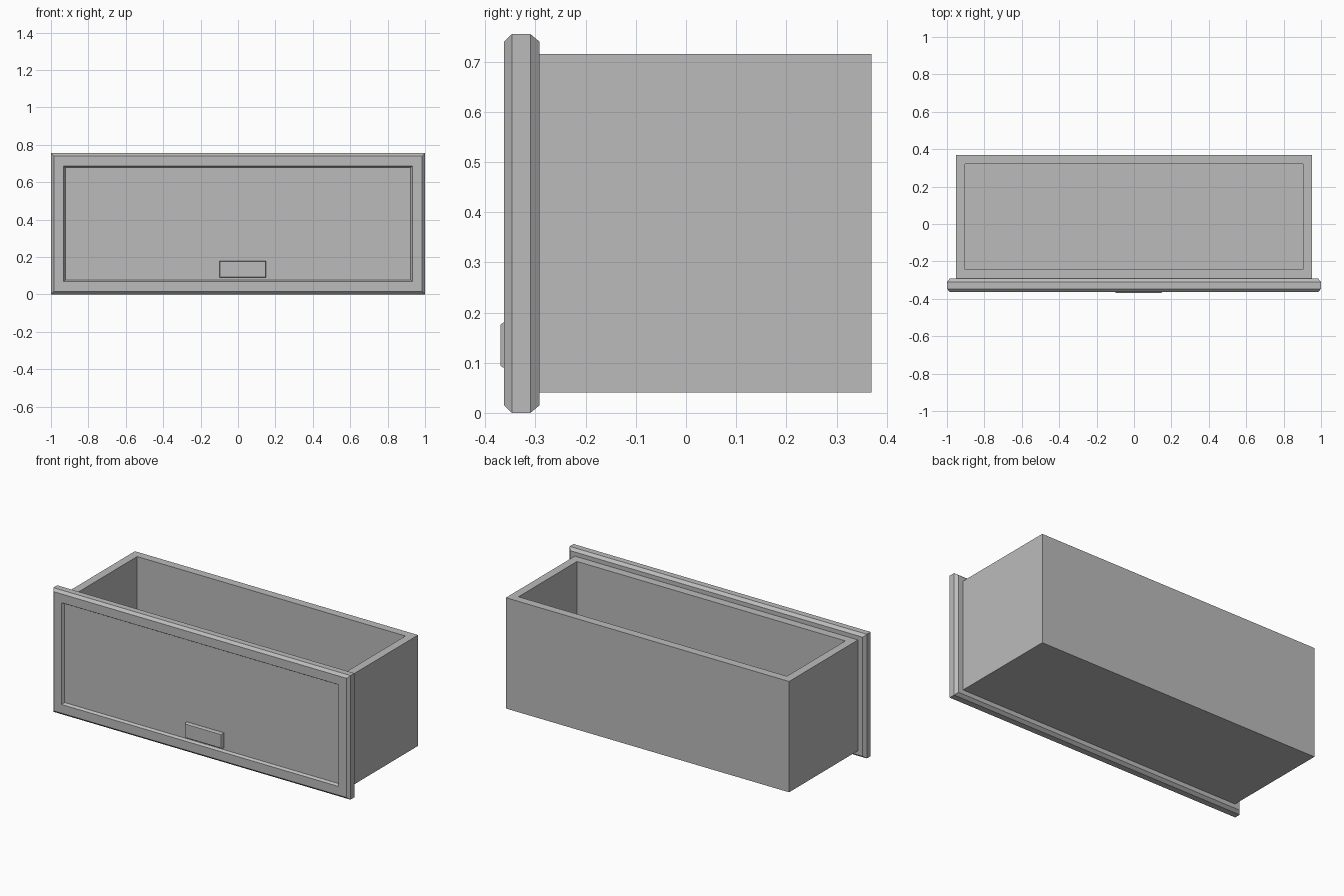
import bpy
import bmesh
from mathutils import Vector

if "Cube" in bpy.data.objects:
    bpy.data.objects.remove(bpy.data.objects["Cube"], do_unlink=True)

grey = bpy.data.materials.new("plain_grey")
grey.use_nodes = True
grey.diffuse_color = (0.5, 0.5, 0.5, 1)
grey.node_tree.nodes["Principled BSDF"].inputs["Base Color"].default_value = grey.diffuse_color


def ringed_block(name, rings, place):
    """Join rectangular rings (x0, x1, v0, v1, depth) into a closed, flat-shaded solid."""
    bm = bmesh.new()
    loops = []
    for x0, x1, v0, v1, d in rings:
        corners = ((x0, v0), (x1, v0), (x1, v1), (x0, v1))
        loops.append([bm.verts.new(place(x, v, d)) for x, v in corners])
    for a, b in zip(loops, loops[1:]):
        for i in range(4):
            j = (i + 1) % 4
            bm.faces.new((a[i], a[j], b[j], b[i]))
    bm.faces.new(loops[0])
    bm.faces.new(loops[-1])
    bmesh.ops.recalc_face_normals(bm, faces=bm.faces)
    mesh = bpy.data.meshes.new(name)
    bm.to_mesh(mesh)
    bm.free()
    mesh.materials.append(grey)
    obj = bpy.data.objects.new(name, mesh)
    bpy.context.collection.objects.link(obj)
    return obj


def inset(rect, amount, depth):
    x0, x1, v0, v1 = rect
    return (x0 + amount, x1 - amount, v0 + amount, v1 - amount, depth)


def facing_front(x, v, d):
    return Vector((x, d, v))


def facing_up(x, v, d):
    return Vector((x, v, d))


# Open tray with thick walls
outer = (-0.953, 0.953, -0.292, 0.37)
ringed_block("drawer_tray", [
    inset(outer, 0, 0.041),
    inset(outer, 0, 0.715),
    inset(outer, 0.05, 0.715),
    inset(outer, 0.05, 0.09),
], facing_up)

# Front panel, chamfered on both faces, with a sunken field
panel = (-1, 1, 0, 0.755)
ringed_block("front_panel", [
    inset(panel, 0.015, -0.292),
    inset(panel, 0, -0.31),
    inset(panel, 0, -0.347),
    inset(panel, 0.015, -0.363),
    inset(panel, 0.068, -0.363),
    inset(panel, 0.077, -0.348),
], facing_front)

# Small raised handle plate
plate = (-0.1, 0.15, 0.09, 0.18)
ringed_block("handle_plate", [
    inset(plate, 0, -0.347),
    inset(plate, 0, -0.364),
    inset(plate, 0.004, -0.37),
], facing_front)
